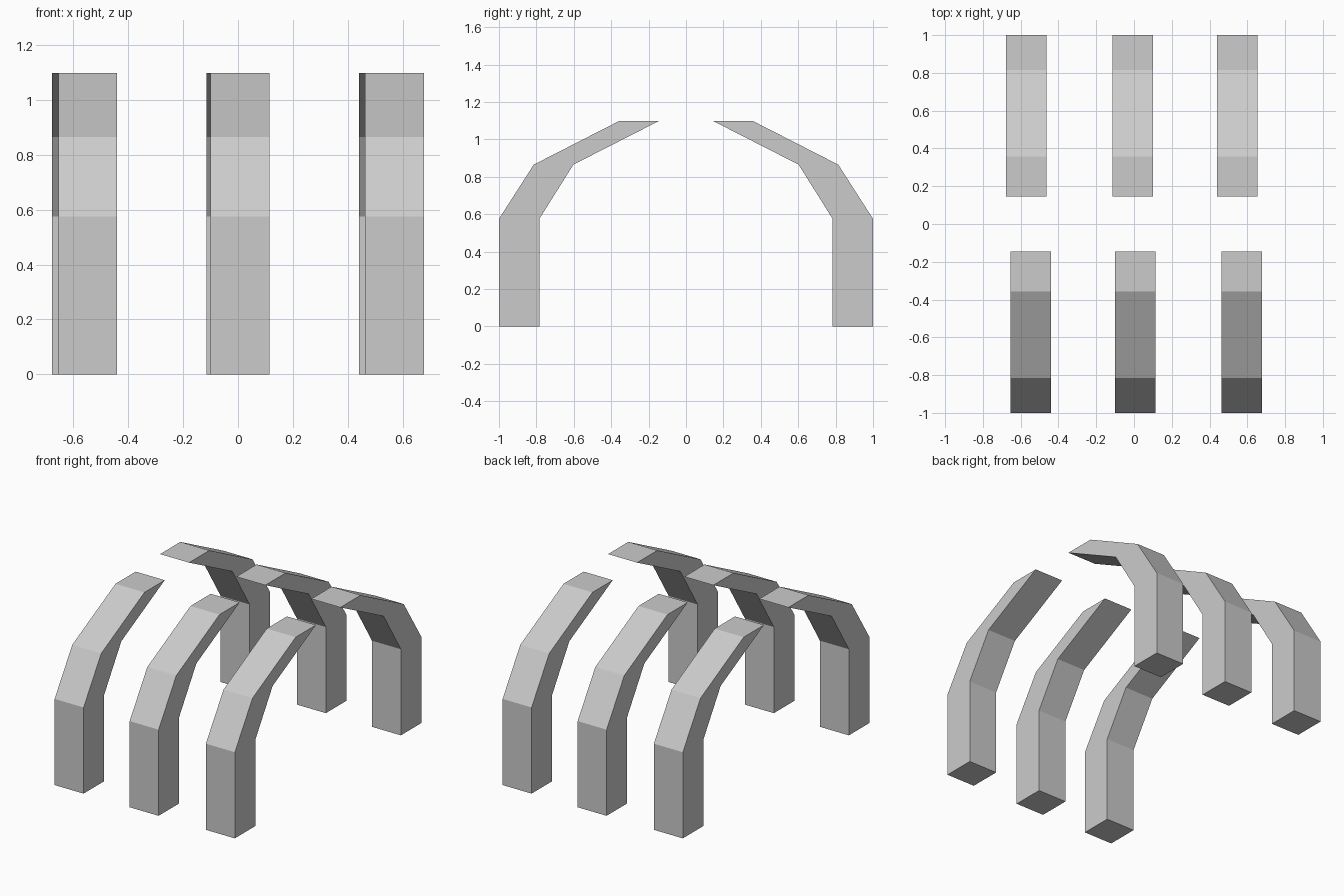
import bpy, bmesh
from mathutils import Matrix
from math import pi

if "Cube" in bpy.data.objects:
    bpy.data.objects.remove(bpy.data.objects["Cube"])

WIDTH = 0.214
# Side profile of a front rib (y, z): outer edge up, inner edge down
PROFILE = [(-1, 0), (-1, 0.575), (-0.814, 0.865), (-0.358, 1.098),
           (-0.145, 1.098), (-0.602, 0.865), (-0.784, 0.575), (-0.784, 0)]


def make_rib(name, x, turn):
    """Extrude the profile across x, then turn it about the z axis."""
    bm = bmesh.new()
    face = bm.faces.new([bm.verts.new((x - WIDTH / 2, y, z)) for y, z in PROFILE])
    ext = bmesh.ops.extrude_face_region(bm, geom=[face], use_keep_orig=True)
    moved = [v for v in ext["geom"] if isinstance(v, bmesh.types.BMVert)]
    bmesh.ops.translate(bm, verts=moved, vec=(WIDTH, 0, 0))
    bmesh.ops.recalc_face_normals(bm, faces=bm.faces)
    bmesh.ops.transform(bm, matrix=Matrix.Rotation(turn, 4, 'Z'), verts=bm.verts)
    mesh = bpy.data.meshes.new(name)
    bm.to_mesh(mesh)
    bm.free()
    bpy.context.collection.objects.link(bpy.data.objects.new(name, mesh))


# Three ribs per side; the back row is the front row turned half round
for i, x in enumerate((-0.547, 0.007, 0.57), 1):
    make_rib(f"front_rib_{i}", x, 0)
    make_rib(f"back_rib_{i}", x, pi)
